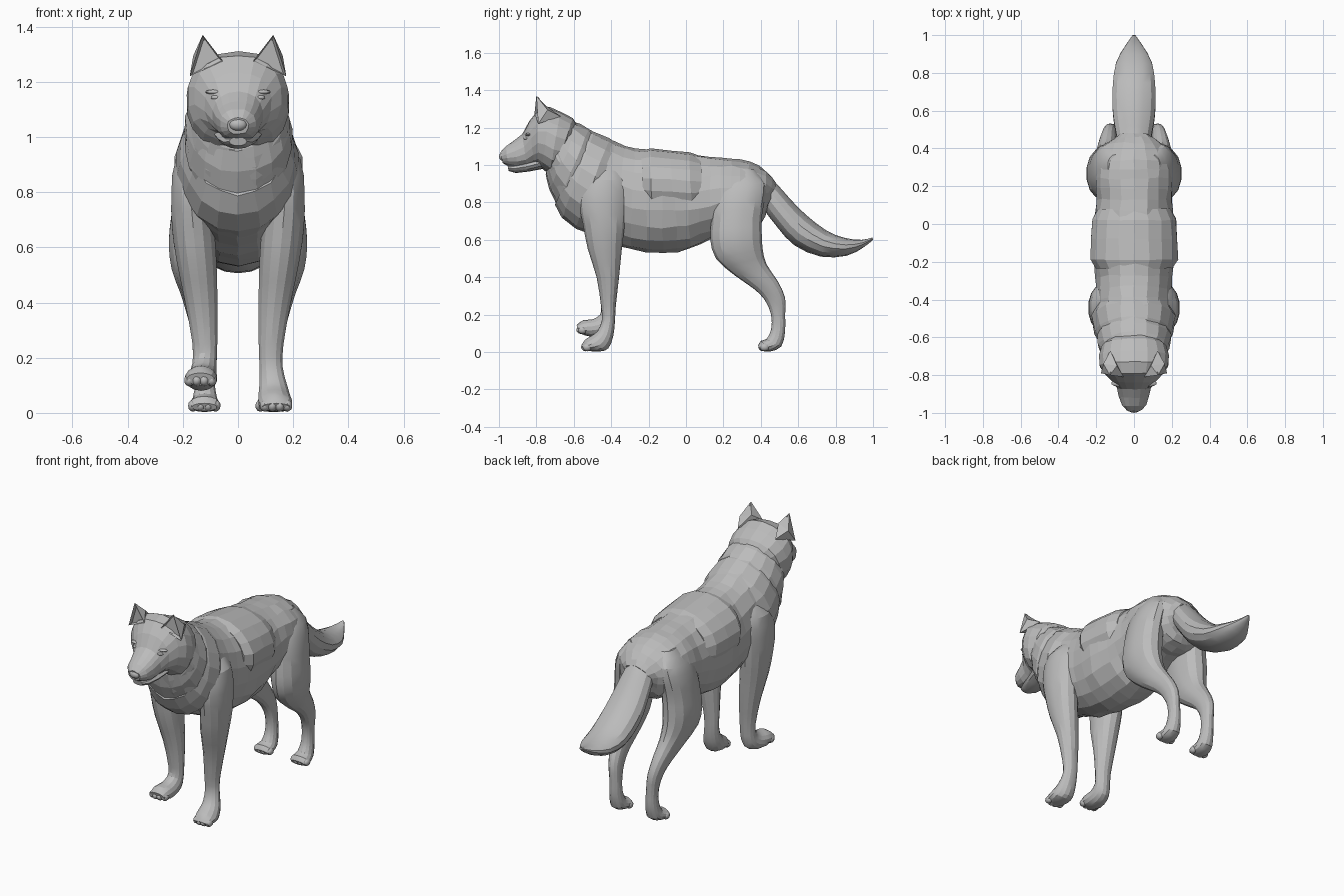
import bpy, bmesh, math, random
from mathutils import Vector

random.seed(4)
cube = bpy.data.objects.get("Cube")
if cube:
    bpy.data.objects.remove(cube, do_unlink=True)

# single fur colour
grey = bpy.data.materials.new("plain grey")
grey.use_nodes = True
tone = (0.5, 0.5, 0.5, 1.0)
grey.diffuse_color = tone
grey.node_tree.nodes["Principled BSDF"].inputs["Base Color"].default_value = tone
grey.node_tree.nodes["Principled BSDF"].inputs["Roughness"].default_value = 0.8


def finish(name, bm, smooth_angle=None):
    """Turn a bmesh into a named object, flat or smooth by angle."""
    bmesh.ops.recalc_face_normals(bm, faces=bm.faces[:])
    mesh = bpy.data.meshes.new(name)
    bm.to_mesh(mesh)
    bm.free()
    mesh.materials.append(grey)
    obj = bpy.data.objects.new(name, mesh)
    bpy.context.collection.objects.link(obj)
    if smooth_angle:
        bpy.ops.object.select_all(action="DESELECT")
        obj.select_set(True)
        bpy.context.view_layer.objects.active = obj
        bpy.ops.object.shade_smooth_by_angle(angle=math.radians(smooth_angle))
    return obj


def refine(rings, steps):
    """Insert in-between sections along a smooth path through the given ones."""
    result = []
    last = len(rings) - 1
    for i in range(last):
        before, start = rings[max(i - 1, 0)], rings[i]
        end, after = rings[i + 1], rings[min(i + 2, last)]
        for step in range(steps):
            t = step / steps
            result.append([
                b + t * (c - a) / 2
                + t * t * (a - 5 * b / 2 + 2 * c - d / 2)
                + t ** 3 * (d - a + 3 * (b - c)) / 2
                for a, b, c, d in zip(before, start, end, after)])
    result.append(list(rings[last]))
    return result


def loft(name, rings, sides=12, steps=1, side=1, fullness=1.0, jitter=0.0, smooth=None):
    """Skin over sections: (first y, z), (opposite y, z), half width, centre x."""
    padded = [tuple(r) + (0,) * (6 - len(r)) for r in rings]
    bm = bmesh.new()
    loops = []
    for ay, az, by, bz, width, x in refine(padded, steps):
        a, b = Vector((x, ay, az)), Vector((x, by, bz))
        middle, arm = (a + b) / 2, (a - b) / 2
        loop = []
        for k in range(sides):
            angle = math.tau * k / sides
            c, s = math.cos(angle), math.sin(angle)
            c = math.copysign(abs(c) ** fullness, c)
            s = math.copysign(abs(s) ** fullness, s)
            point = middle + arm * c + Vector((width * s, 0, 0))
            point += Vector([random.uniform(-jitter, jitter) for axis in "xyz"])
            point.x *= side
            loop.append(bm.verts.new(point))
        loops.append(loop)
    for one, two in zip(loops, loops[1:]):
        for k in range(sides):
            n = (k + 1) % sides
            bm.faces.new((one[k], one[n], two[n], two[k]))
    bm.faces.new(loops[0])
    bm.faces.new(loops[-1])
    return finish(name, bm, smooth)


def pebble(name, place, size, detail=2):
    """Small squashed ball."""
    bm = bmesh.new()
    bmesh.ops.create_icosphere(bm, subdivisions=detail, radius=1)
    bmesh.ops.scale(bm, vec=size, verts=bm.verts[:])
    bmesh.ops.translate(bm, vec=place, verts=bm.verts[:])
    return finish(name, bm, 40)


# trunk from rump to throat
loft("trunk", [
    (.485, .905, .43, .76, .085), (.43, .97, .40, .69, .16),
    (.34, 1.015, .33, .67, .197), (.24, 1.035, .25, .66, .207),
    (.13, 1.047, .13, .60, .20), (0, 1.065, .02, .55, .213),
    (-.14, 1.08, -.12, .53, .222), (-.27, 1.09, -.30, .55, .205),
    (-.38, 1.125, -.45, .60, .20), (-.47, 1.16, -.57, .66, .20),
    (-.53, 1.185, -.65, .73, .193), (-.58, 1.205, -.71, .84, .185),
    (-.63, 1.23, -.74, .92, .17), (-.68, 1.25, -.75, .98, .14)],
    sides=18, steps=2, fullness=.98, jitter=.005)

# layered fur: two flared collars and a mantle over the ribs
loft("neck_ruff", [
    (-.61, 1.235, -.75, .95, .17), (-.57, 1.22, -.73, .87, .19),
    (-.52, 1.195, -.69, .79, .20), (-.49, 1.17, -.65, .75, .185)],
    sides=18, jitter=.005)
loft("shoulder_ruff", [
    (-.55, 1.19, -.70, .79, .18), (-.49, 1.175, -.66, .72, .208),
    (-.41, 1.14, -.59, .66, .225), (-.35, 1.10, -.50, .63, .185)],
    sides=18, jitter=.005)
loft("back_mantle", [
    (-.24, 1.075, -.22, .72, .205), (-.19, 1.087, -.18, .70, .235),
    (-.08, 1.078, -.07, .70, .232), (.02, 1.066, .03, .70, .224),
    (.08, 1.045, .08, .72, .195)],
    sides=18, jitter=.003)

# head with cheeks, brow and muzzle
loft("head", [
    (-.58, 1.21, -.66, .99, .13), (-.605, 1.25, -.70, .96, .172),
    (-.67, 1.285, -.73, .95, .187), (-.73, 1.31, -.77, .98, .182),
    (-.79, 1.295, -.79, 1.0, .16), (-.84, 1.235, -.81, 1.0, .122),
    (-.875, 1.165, -.85, .99, .092), (-.92, 1.13, -.90, .985, .08),
    (-.965, 1.10, -.95, .995, .066), (-.992, 1.07, -.98, 1.01, .038)],
    sides=18, fullness=.88, jitter=.002)
loft("lower_jaw", [
    (-.76, 1.05, -.76, .98, .09), (-.85, 1.02, -.84, .965, .072),
    (-.92, 1.005, -.91, .957, .052), (-.955, 1.0, -.948, .968, .032)], smooth=30)
pebble("nose", (0, -.978, 1.045), (.034, .022, .024))

for side, label in ((1, "left"), (-1, "right")):
    # pointed ear with a sunken front and a full, rounded back
    bm = bmesh.new()
    inner, outer, back, tip, inner_ridge, outer_ridge = [
        bm.verts.new((side * x, y, z)) for x, y, z in (
            (.055, -.81, 1.275), (.175, -.79, 1.22), (.125, -.67, 1.26),
            (.128, -.80, 1.37), (.09, -.75, 1.318), (.162, -.74, 1.295))]
    front = bm.faces.new((inner, outer, tip))
    for corners in ((outer, outer_ridge, tip), (outer_ridge, inner_ridge, tip),
                    (inner_ridge, inner, tip), (outer, back, outer_ridge),
                    (back, inner_ridge, outer_ridge), (back, inner, inner_ridge),
                    (inner, back, outer)):
        bm.faces.new(corners)
    bmesh.ops.recalc_face_normals(bm, faces=bm.faces[:])
    bmesh.ops.inset_individual(bm, faces=[front], thickness=.013, depth=-.018)
    finish(label + "_ear", bm)

    # eye and brow
    pebble(label + "_eye", (side * .078, -.855, 1.143), (.022, .014, .009))
    pebble(label + "_brow", (side * .082, -.843, 1.163), (.038, .018, .009))

    # hind leg: thigh, hock and paw
    loft(label + "_hind_leg", [
        (.25, .98, .37, .975, .05, .09), (.18, .90, .425, .90, .07, .13),
        (.145, .80, .42, .81, .08, .15), (.135, .70, .405, .72, .087, .157),
        (.13, .60, .405, .63, .09, .163), (.16, .50, .41, .55, .08, .162),
        (.26, .41, .43, .47, .06, .15), (.36, .34, .49, .38, .046, .14),
        (.42, .28, .53, .29, .037, .13), (.455, .20, .53, .20, .033, .122),
        (.455, .12, .53, .11, .035, .12), (.43, .07, .51, .03, .045, .12),
        (.40, .06, .45, .003, .055, .122), (.385, .035, .40, .007, .045, .122)],
        sides=14, steps=2, side=side, fullness=.95, smooth=22)

# front legs share the upper part; the right paw is lifted
upper = [
    (-.46, 1.0, -.37, 1.01, .03, .12), (-.54, .92, -.33, .92, .064, .163),
    (-.57, .80, -.32, .80, .072, .171), (-.55, .68, -.33, .66, .078, .163),
    (-.525, .55, -.343, .55, .074, .15), (-.478, .40, -.358, .40, .06, .133),
    (-.455, .25, -.375, .25, .046, .12)]
planted = [
    (-.45, .17, -.38, .16, .043, .12), (-.475, .11, -.39, .08, .052, .128),
    (-.51, .085, -.415, .02, .06, .132), (-.54, .065, -.46, .003, .062, .136),
    (-.56, .035, -.54, .007, .05, .138)]
lifted = [
    (-.46, .20, -.385, .14, .045, .122), (-.50, .175, -.42, .095, .052, .129),
    (-.55, .17, -.50, .08, .059, .134), (-.585, .145, -.57, .10, .05, .136)]
loft("left_front_leg", upper + planted, sides=14, steps=2, side=1, smooth=22)
loft("right_front_leg", upper + lifted, sides=14, steps=2, side=-1, smooth=22)

# four low toes on every paw
paws = {"left_front": (.138, -.54, .026), "right_front": (-.136, -.565, .118),
        "left_hind": (.122, .408, .026), "right_hind": (-.122, .408, .026)}
for paw, (x, y, z) in paws.items():
    for k in range(4):
        spread = k - 1.5
        pebble(f"{paw}_toe_{k + 1}", (x + spread * .027, y + abs(spread) * .008, z),
               (.019, .026, .022))

# bushy tail sweeping back and up at the tip
loft("tail", [
    (.41, .965, .38, .82, .075), (.48, .905, .41, .77, .09),
    (.56, .815, .49, .665, .106), (.64, .735, .58, .57, .116),
    (.75, .65, .72, .51, .115), (.85, .61, .86, .515, .097),
    (.94, .60, .95, .56, .046), (.997, .613, 1.0, .60, .008)],
    sides=14, steps=2, smooth=25)
